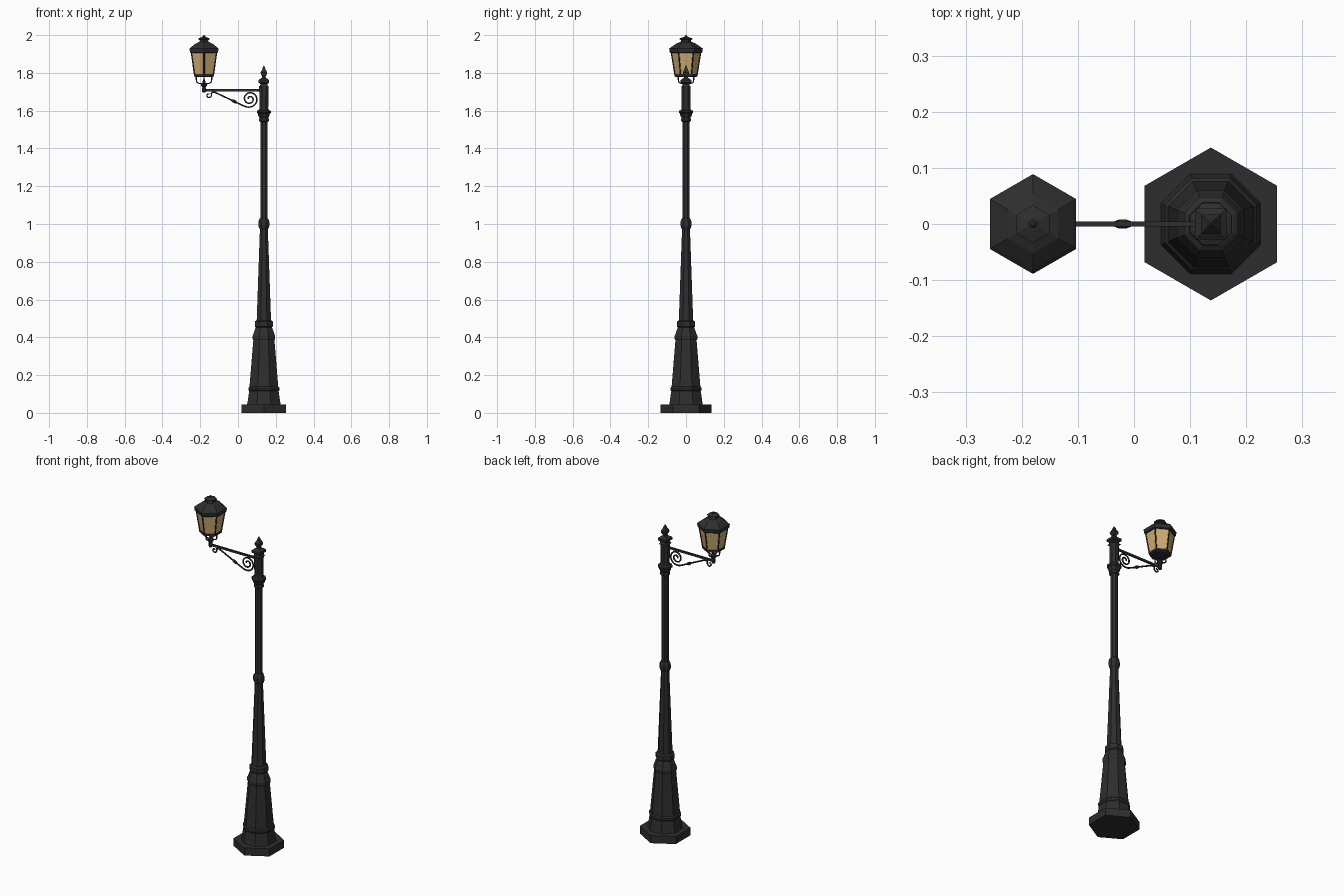
import bpy, bmesh
from math import pi, cos, sin

PX, LX = 0.137, -0.18          # pole axis and lantern axis


def material(name, rgb):
    m = bpy.data.materials.new(name)
    m.diffuse_color = (*rgb, 1)
    return m


IRON = material("black_iron", (0.027, 0.027, 0.027))
GLASS = material("amber_glass", (0.62, 0.42, 0.17))


def lathe(name, x, sides, profile, turn=None, mat=IRON, caps=True):
    """Faceted turned part; profile is (half width across flats, z)."""
    turn = pi / sides if turn is None else turn
    bm = bmesh.new()
    rings = []
    for r, z in profile:
        c = r / cos(pi / sides)
        rings.append([bm.verts.new((x + c * cos(turn + 2 * pi * i / sides),
                                    c * sin(turn + 2 * pi * i / sides), z))
                      for i in range(sides)])
    for a, b in zip(rings, rings[1:]):
        for i in range(sides):
            j = (i + 1) % sides
            bm.faces.new((a[i], a[j], b[j], b[i]))
    if caps:
        bm.faces.new(rings[0][::-1])
        bm.faces.new(rings[-1])
    me = bpy.data.meshes.new(name)
    bm.to_mesh(me)
    bm.free()
    ob = bpy.data.objects.new(name, me)
    bpy.context.collection.objects.link(ob)
    me.materials.append(mat)
    return ob


def rod(name, points, radius, smooth=True, res=1):
    """Bar swept along a path."""
    cu = bpy.data.curves.new(name, 'CURVE')
    cu.dimensions = '3D'
    cu.bevel_depth = radius
    cu.bevel_resolution = res
    cu.use_fill_caps = True
    cu.resolution_u = 4
    sp = cu.splines.new('NURBS' if smooth else 'POLY')
    sp.points.add(len(points) - 1)
    for p, co in zip(sp.points, points):
        p.co = (*co, 1)
    if smooth:
        sp.order_u = 3
        sp.use_endpoint_u = True
    cu.materials.append(IRON)
    ob = bpy.data.objects.new(name, cu)
    bpy.context.collection.objects.link(ob)
    return ob


# Hexagonal foot
lathe("foot", PX, 6, [(0.118, 0), (0.118, 0.045)])

# Octagonal pedestal with ring mouldings
lathe("pedestal", PX, 8, [
    (0.089, 0.044), (0.086, 0.06), (0.078, 0.115), (0.082, 0.12), (0.082, 0.133),
    (0.076, 0.14), (0.056, 0.385), (0.060, 0.392), (0.060, 0.408), (0.056, 0.416),
    (0.050, 0.435), (0.043, 0.452), (0.048, 0.458), (0.048, 0.484), (0.039, 0.49)])

# Tapered shaft, mid knop and straight upper shaft
lathe("shaft", PX, 8, [
    (0.038, 0.488), (0.021, 0.972), (0.026, 0.98), (0.029, 0.992), (0.029, 1.01),
    (0.026, 1.022), (0.019, 1.032), (0.019, 1.545)])
lathe("capital", PX, 8, [
    (0.019, 1.54), (0.026, 1.546), (0.026, 1.556), (0.023, 1.562), (0.031, 1.575),
    (0.031, 1.583), (0.037, 1.589), (0.037, 1.599), (0.026, 1.604), (0.023, 1.615)])

# Square mounting post and finial
lathe("post_top", PX, 8, [(0.023, 1.61), (0.025, 1.73)])
lathe("post_cap", PX, 4, [
    (0.025, 1.726), (0.019, 1.735), (0.019, 1.742), (0.028, 1.748), (0.028, 1.762),
    (0.020, 1.768), (0.012, 1.774)])
lathe("finial", PX, 4, [
    (0.012, 1.77), (0.009, 1.782), (0.015, 1.79), (0.017, 1.803), (0.008, 1.82),
    (0.006, 1.828), (0.001, 1.84)])

# Horizontal arm, slightly tapered box
bpy.ops.mesh.primitive_cube_add(size=1, location=((LX + PX) / 2, 0, 1.708))
arm = bpy.context.object
arm.name = "arm"
arm.scale = (PX - LX, 0.009, 0.012)
arm.data.materials.append(IRON)

# Diagonal brace ending in a large scroll at the post
brace = [(-0.135, 0, 1.703), (-0.06, 0, 1.668), (0.03, 0, 1.625)]
for k in range(19):
    a = -pi * 0.6 + k * pi / 5
    r = 0.046 - 0.0021 * k
    brace.append((0.062 + r * cos(a), 0, 1.662 + r * sin(a)))
rod("scroll_brace", brace, 0.0045)

# Small curl at the outer end of the brace
curl = [(-0.12, 0, 1.697)]
for k in range(9):
    a = pi * 0.3 - k * pi / 4
    r = 0.018 - 0.0015 * k
    curl.append((-0.155 + r * cos(a), 0, 1.682 + r * sin(a)))
rod("small_curl", curl, 0.004)

# Collar on the brace
collar = lathe("brace_collar", 0, 8, [
    (0.004, -0.018), (0.008, -0.006), (0.008, 0.006), (0.004, 0.018)])
collar.location = (-0.02, 0, 1.649)
collar.rotation_euler = (0, pi / 2 + 0.45, 0)

# Lantern stem and curved cradle arms
lathe("lantern_stem", LX, 8, [
    (0.008, 1.695), (0.011, 1.702), (0.011, 1.718), (0.008, 1.724), (0.015, 1.73),
    (0.016, 1.742), (0.009, 1.748), (0.004, 1.765)])
for i in range(4):
    a = i * pi / 2
    rod("cradle_arm_%d" % i,
        [(LX + r * cos(a), r * sin(a), z) for r, z in
         ((0.004, 1.742), (0.022, 1.742), (0.040, 1.75), (0.041, 1.77), (0.041, 1.788))],
        0.0035)

# Lantern floor, glass and corner bars
lathe("lantern_floor", LX, 6, [
    (0.044, 1.778), (0.053, 1.782), (0.053, 1.793), (0.048, 1.795)])
lathe("lantern_glass", LX, 6, [(0.049, 1.79), (0.067, 1.912)], mat=GLASS)
for i in range(6):
    a = pi / 6 + i * pi / 3
    rod("corner_bar_%d" % i,
        [(LX + r * cos(a), r * sin(a), z) for r, z in ((0.0575, 1.788), (0.078, 1.914))],
        0.004, smooth=False, res=0)

# Lantern roof with chimney cap and knob
lathe("lantern_roof", LX, 6, [
    (0.070, 1.904), (0.074, 1.908), (0.077, 1.928), (0.070, 1.935), (0.045, 1.955),
    (0.025, 1.964), (0.022, 1.974), (0.029, 1.977), (0.029, 1.983), (0.010, 1.99)])
lathe("roof_knob", LX, 8, [
    (0.004, 1.987), (0.007, 1.991), (0.007, 1.996), (0.003, 2.0)])
